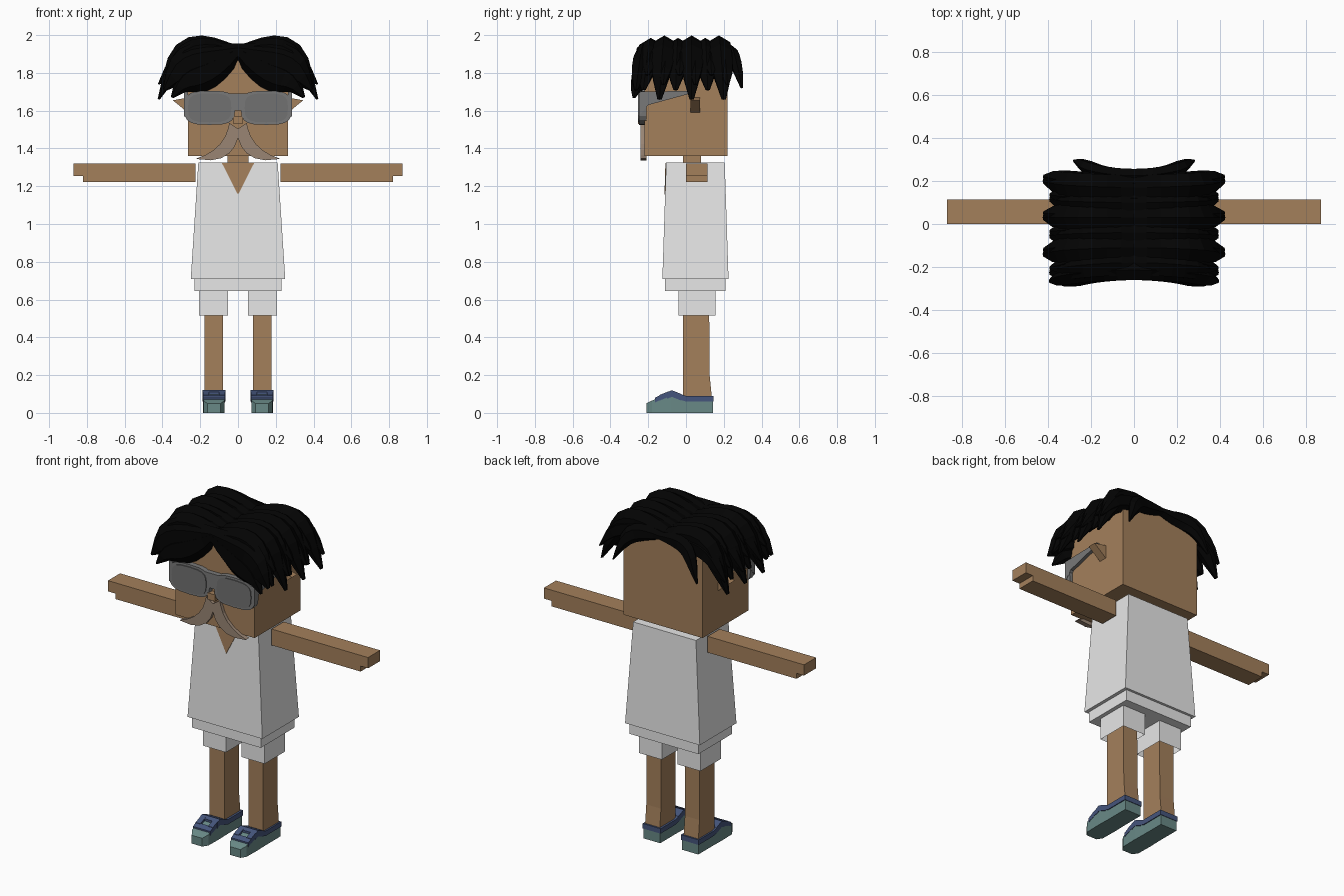
import bpy
import bmesh
import math
from mathutils import Vector

default_cube = bpy.data.objects.get("Cube")
if default_cube:
    bpy.data.objects.remove(default_cube, do_unlink=True)


def material(name, red, green, blue):
    mat = bpy.data.materials.new(name)
    mat.use_nodes = True
    mat.diffuse_color = (red, green, blue, 1)
    shader = next(node for node in mat.node_tree.nodes if node.type == 'BSDF_PRINCIPLED')
    shader.inputs["Base Color"].default_value = mat.diffuse_color
    return mat


skin = material("skin", .37, .215, .105)
cloth = material("white cloth", .8, .8, .8)
black = material("black hair", .001, .001, .001)
frame_grey = material("grey frame", .19, .19, .19)
lens_grey = material("dark lens", .165, .165, .165)
whisker = material("greyish whiskers", .32, .235, .175)
teal = material("teal shoe", .14, .25, .24)
navy = material("navy strap", .06, .09, .2)


def loft(name, rings, mat, open_start=False):
    """Skin a list of equal-sized rings and close the ends."""
    bm = bmesh.new()
    loops = [[bm.verts.new(point) for point in ring] for ring in rings]
    count = len(loops[0])
    for lower, upper in zip(loops, loops[1:]):
        for i in range(count):
            following = (i + 1) % count
            bm.faces.new((lower[i], lower[following], upper[following], upper[i]))
    if not open_start:
        bm.faces.new(loops[0])
    bm.faces.new(loops[-1])
    bmesh.ops.recalc_face_normals(bm, faces=bm.faces)
    mesh = bpy.data.meshes.new(name)
    bm.to_mesh(mesh)
    bm.free()
    mesh.materials.append(mat)
    bpy.context.collection.objects.link(bpy.data.objects.new(name, mesh))


def rectangle(xs, ys, z):
    return [(xs[0], ys[0], z), (xs[1], ys[0], z), (xs[1], ys[1], z), (xs[0], ys[1], z)]


def box(name, xs, ys, zs, mat, open_start=False):
    loft(name, [rectangle(xs, ys, z) for z in zs], mat, open_start)


def both(half_width):
    return (-half_width, half_width)


def front_plate(name, outline, depths, mat):
    """Extrude an x-z outline between two depths."""
    loft(name, [[(x, y, z) for x, z in outline] for y in depths], mat)


def side_plate(name, outline, xs, mat):
    """Extrude a y-z outline across the width."""
    loft(name, [[(x, y, z) for y, z in outline] for x in xs], mat)


def runner(name, centre, sections, mat, height=None):
    """Loft sections (depth, half width, top) from front to back."""
    rings = []
    for y, half, top in sections:
        bottom = top - height if height else 0
        left, right = centre - half, centre + half
        rings.append([(left, y, bottom), (right, y, bottom), (right, y, top), (left, y, top)])
    loft(name, rings, mat)


def strand(name, side, y, drift, reach, lift, drop, thick, width, steps=8):
    """Six-sided hair lock arching from the parting and flicking out at its tip."""
    spine, rings = [], []
    for i in range(steps + 1):
        t = i / steps
        x = reach * (.8 * math.sin(t * math.pi / 2) + .2 * t ** 6)
        z = 1.91 + lift * math.sin(math.pi * t) - drop * t ** 4
        spine.append(Vector((x, y + drift * t * t, z)))
    for i, centre in enumerate(spine):
        t = i / steps
        along = spine[min(i + 1, steps)] - spine[max(i - 1, 0)]
        normal = Vector((-along.z, 0, along.x)).normalized() if i else Vector((0, 0, 1))
        taper = 1.05 - .85 * t ** 8
        swell = thick * taper * (.4 + .6 * math.sin(math.pi * t))
        ring = []
        for corner in range(6):
            angle = corner * math.pi / 3
            point = centre + normal * swell * math.cos(angle)
            ring.append((point.x * side, point.y + width * taper * math.sin(angle), point.z))
        rings.append(ring)
    loft(name, rings, black)


def lens_outline(side, scale, points=20):
    """Squarish rounded lens, narrowing slightly at its lower outer corner."""
    outline = []
    for i in range(points):
        angle = math.tau * i / points
        c, s = math.cos(angle), math.sin(angle)
        x = .15 + .135 * scale * math.copysign(abs(c) ** .6, c)
        z = 1.615 + .09 * scale * math.copysign(abs(s) ** .6, s)
        outline.append((x * side, z))
    return outline


def moustache_outline(side, points=6):
    """Curved wisp that sweeps down, then out to a point."""
    upper, lower = [], []
    for i in range(points + 1):
        t = i / points
        x, z = .02 + .2 * t * t, 1.53 - .185 * math.sin(t * math.pi / 2)
        half = .026 - .025 * t ** 4
        upper.append(((x + half) * side, min(z + half, 1.535)))
        lower.append((max(x - half, 0) * side, z - half))
    return upper + lower[::-1]


# Head, neck and nose
box("head", both(.265), both(.22), (1.36, 1.9), skin)
box("neck", both(.055), (-.016, .08), (1.3, 1.37), skin)
box("nose", both(.025), (-.255, -.2), (1.53, 1.57), skin)

# Shirt with V neck, and shorts
shirt_hem = rectangle(both(.25), (-.125, .225), .71)
shirt_top = rectangle(both(.21), (-.105, .205), 1.325)
loft("shirt", [shirt_hem, shirt_top], cloth)
loft("neck_opening", [[(-.085, y, 1.322), (.085, y, 1.322), (0, y - .005, 1.155)]
                      for y in (-.104, -.109)], skin)
box("shorts_top", both(.23), (-.11, .21), (.645, .712), cloth)

# Bridge of the glasses
box("glasses_bridge", both(.06), (-.25, -.21), (1.6, 1.69), frame_grey)

for side, label in ((1, "left_"), (-1, "right_")):
    def span(inner, outer):
        return (inner * side, outer * side)

    # Arms and legs, with the shorts open underneath
    box(label + "arm", span(.225, .82), (0, .115), (1.222, 1.32), skin)
    box(label + "fingers", span(.815, .87), (0, .115), (1.255, 1.32), skin)
    box(label + "shorts_leg", span(.053, .206), (-.04, .155), (.515, .65), cloth,
        open_start=True)
    calf = span(.08, .178)
    loft(label + "leg", [rectangle(calf, (-.016, back), z)
                         for back, z in ((.138, .07), (.125, .2), (.122, .64))], skin)

    # Ear wedge and temple of the glasses
    ear = [(.26, 1.67), (.345, 1.655), (.26, 1.585)]
    front_plate(label + "ear", [(x * side, z) for x, z in ear], (.025, .075), skin)
    temple = [(-.25, 1.7), (-.25, 1.57), (-.2, 1.63), (.02, 1.69), (.02, 1.705)]
    side_plate(label + "temple", temple, span(.264, .285), frame_grey)

    # Front of the glasses and moustache
    front_plate(label + "glasses_rim", lens_outline(side, 1), (-.25, -.21), frame_grey)
    front_plate(label + "lens", lens_outline(side, .85), (-.249, -.255), lens_grey)
    front_plate(label + "moustache", moustache_outline(side), (-.24, -.21), whisker)

    # Shoe with heel rim and cross straps
    foot = .1275 * side
    runner(label + "shoe", foot, [(-.21, .035, .05), (-.18, .055, .065), (-.08, .057, .105),
                                  (0, .055, .065), (.143, .055, .065)], teal)
    runner(label + "heel_rim", foot, [(-.03, .06, .1), (0, .06, .09), (.146, .06, .09)],
           navy, height=.03)
    runner(label + "toe_strap", foot, [(-.165, .058, .08), (-.135, .058, .095)],
           navy, height=.025)
    runner(label + "instep_strap", foot, [(-.1, .06, .11), (-.075, .06, .12), (-.025, .06, .1)],
           navy, height=.035)
    for offset in both(.042):
        runner(label + "lace_strap", foot + offset, [(-.14, .016, .095), (-.09, .016, .115)],
               navy, height=.03)

    # Alternating long and short locks over the sides of the head
    for row in range(6):
        long_lock = row % 2 == 0
        y = .17 - .07 * row
        drift = .03 - .015 * row
        reach = .42 if long_lock else .39
        lift = .025 if long_lock else .01
        drop = .25 if long_lock else .2
        strand(label + "side_lock", side, y, drift, reach, lift, drop, .07, .065)
        strand(label + "flick", side, y + .02, drift, reach, -.01, drop - .08, .06, .05)

    # Curtain over the forehead and locks behind the head
    strand(label + "front_lock", side, -.215, -.05, .39, -.055, .2, .11, .05)
    strand(label + "front_curl", side, -.22, -.055, .35, -.11, .24, .085, .045)
    strand(label + "back_lock", side, .225, .07, .28, -.005, .19, .05, .035)
